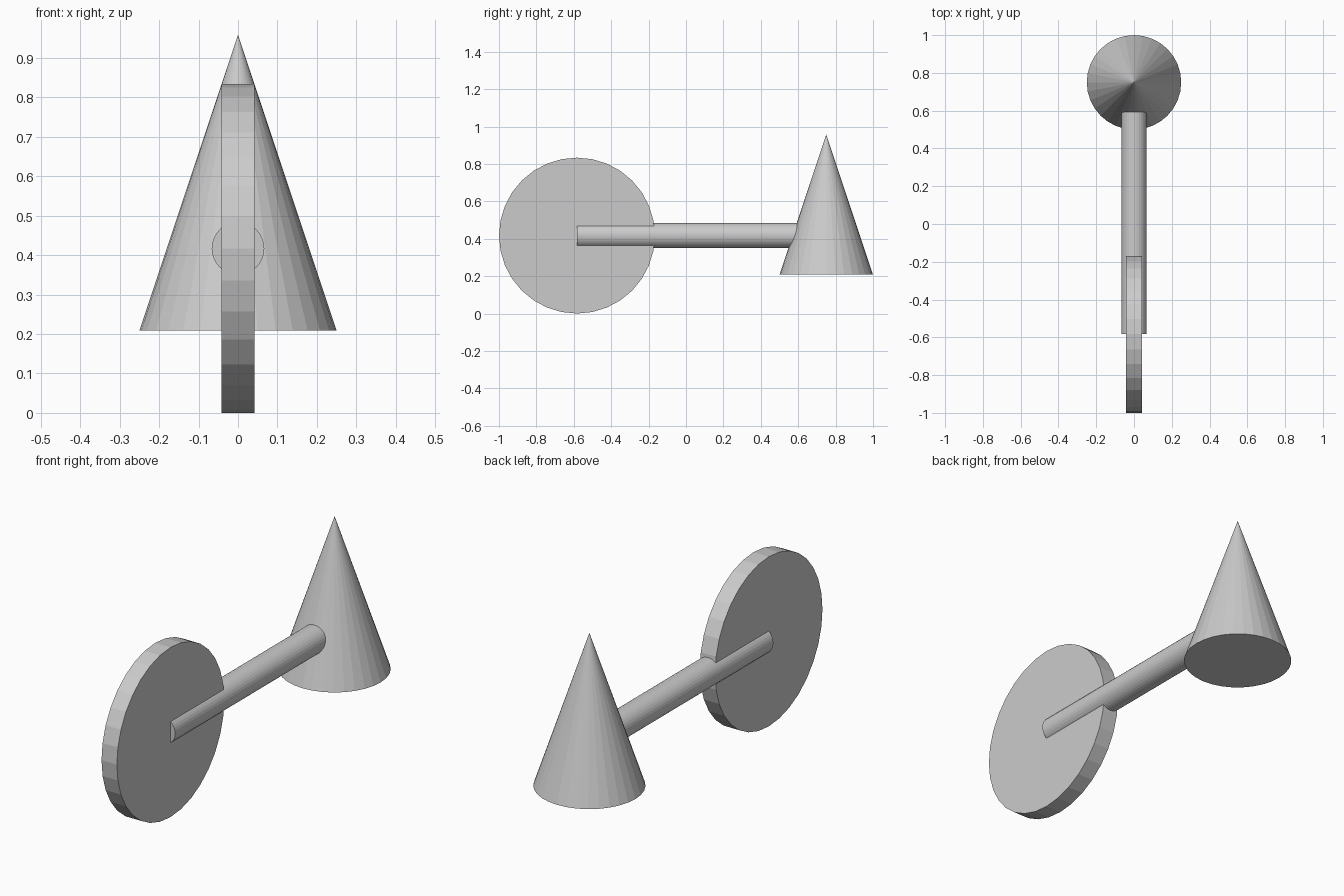
import bpy
from math import pi

if "Cube" in bpy.data.objects:
    bpy.data.objects.remove(bpy.data.objects["Cube"])

SIDES = 32
AXLE_Z = 0.417
WHEEL_Y, CONE_Y = -0.583, 0.75


def cylinder(name, radius, depth, location, rotation):
    bpy.ops.mesh.primitive_cylinder_add(vertices=SIDES, radius=radius, depth=depth,
                                        location=location, rotation=rotation)
    bpy.context.object.name = name


# Upright disc, axis along x
cylinder("wheel_disc", 0.4167, 0.0833, (0, WHEEL_Y, AXLE_Z), (0, pi / 2, 0))

# Rod from the disc centre to the cone axis
cylinder("connecting_rod", 0.0667, CONE_Y - WHEEL_Y,
         (0, (WHEEL_Y + CONE_Y) / 2, AXLE_Z), (pi / 2, 0, 0))

# Cone at the back end of the rod
bpy.ops.mesh.primitive_cone_add(vertices=SIDES, radius1=0.25, radius2=0, depth=0.75,
                                location=(0, CONE_Y, 0.5833))
bpy.context.object.name = "end_cone"
